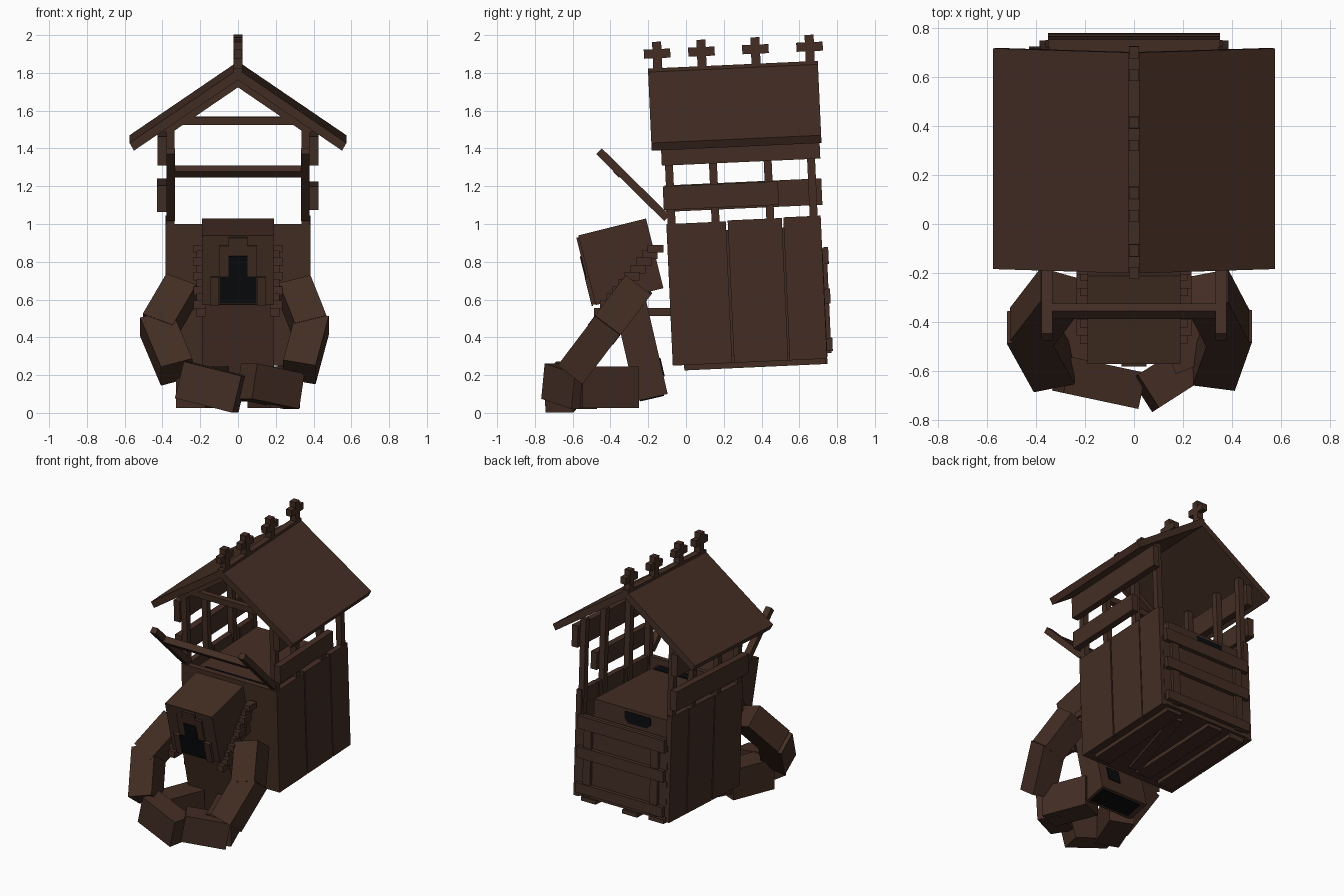
import bpy, bmesh, math
from mathutils import Matrix, Vector

if "Cube" in bpy.data.objects:
    bpy.data.objects.remove(bpy.data.objects["Cube"])


def material(name, rgb):
    m = bpy.data.materials.new(name)
    m.diffuse_color = (*rgb, 1)
    m.use_nodes = True
    m.node_tree.nodes["Principled BSDF"].inputs["Base Color"].default_value = m.diffuse_color
    return m


BROWN = material("dark_wood_brown", (0.056, 0.0265, 0.017))
BLACK = material("black", (0.003, 0.0035, 0.004))

# Local frames: leaning hut, tilted head, tilted torso
HUT = Matrix.Translation((0, -0.07, 0.25)) @ Matrix.Rotation(math.radians(2.6), 4, 'X')
HEAD = Matrix.Translation((0, -0.345, 0.80)) @ Matrix.Rotation(math.radians(14), 4, 'X')
TORSO = Matrix.Translation((0, -0.235, 0.32)) @ Matrix.Rotation(math.radians(13), 4, 'X')
WORLD = Matrix.Identity(4)


def finish(name, bm, frame, mat):
    bmesh.ops.recalc_face_normals(bm, faces=bm.faces)
    bm.transform(frame)
    me = bpy.data.meshes.new(name)
    bm.to_mesh(me)
    bm.free()
    me.materials.append(mat)
    ob = bpy.data.objects.new(name, me)
    bpy.context.collection.objects.link(ob)
    return ob


def box(name, x, y, z, frame=HUT, mat=BROWN):
    """Box from (min, max) ranges in a local frame."""
    bm = bmesh.new()
    bmesh.ops.create_cube(bm, size=1)
    for v in bm.verts:
        v.co = [r[0] + (c + 0.5) * (r[1] - r[0]) for c, r in zip(v.co, (x, y, z))]
    return finish(name, bm, frame, mat)


def side(s, a, b):
    return tuple(sorted((s * a, s * b)))


def prism(name, pts, y0, y1, frame=HUT, mat=BROWN):
    """Outline in x, z pulled along y."""
    bm = bmesh.new()
    f = bm.faces.new([bm.verts.new((x, y0, z)) for x, z in pts])
    ext = bmesh.ops.extrude_face_region(bm, geom=[f])
    for v in ext["geom"]:
        if isinstance(v, bmesh.types.BMVert):
            v.co.y = y1
    return finish(name, bm, frame, mat)


def beam(name, p1, p2, w, h, frame=WORLD, up=(0, 0, 1)):
    """Rectangular bar between two points; up sets its roll."""
    a, b = Vector(p1), Vector(p2)
    d = (b - a).normalized()
    sx = d.cross(Vector(up)).normalized()
    sz = sx.cross(d)
    rot = Matrix((sx, d, sz)).transposed().to_4x4()
    m = frame @ Matrix.Translation((a + b) / 2) @ rot
    ln = (b - a).length / 2
    return box(name, (-w / 2, w / 2), (-ln, ln), (-h / 2, h / 2), m)


# Hut walls, floor and inner chest
for s in (-1, 1):
    for u0, u1, top in ((0, 0.315, 0.75), (0.325, 0.612, 0.755), (0.62, 0.818, 0.758)):
        box("side_wall_panel", side(s, 0.345, 0.385), (u0, u1), (0, top))
box("front_wall", (-0.385, 0.385), (0, 0.04), (0, 0.75))
box("back_wall", (-0.36, 0.36), (0.785, 0.82), (0.01, 0.585))
box("hut_floor", (-0.35, 0.35), (0.03, 0.80), (0.0, 0.04))
box("inner_chest", (-0.32, 0.27), (0.04, 0.775), (0.04, 0.705))
box("chest_top_opening", (-0.27, 0.25), (0.055, 0.12), (0.703, 0.710), mat=BLACK)
prism("chest_back_opening", [(-0.19, 0.685), (-0.19, 0.635), (-0.16, 0.605), (-0.01, 0.605),
                             (0.02, 0.635), (0.02, 0.685)], 0.772, 0.779, mat=BLACK)

# Back wall lattice
for v0, v1 in ((0.50, 0.59), (0.29, 0.37), (0.04, 0.11)):
    box("back_rail", (-0.35, 0.35), (0.82, 0.85), (v0, v1))
for s in (-1, 1):
    box("back_stile", side(s, 0.24, 0.30), (0.82, 0.842), (0.03, 0.59))

# Planks under the floor
for x0, x1, u0, u1 in ((-0.33, -0.21, 0.06, 0.80), (-0.13, -0.01, 0.08, 0.82),
                       (0.21, 0.33, 0.06, 0.81)):
    box("floor_plank", (x0, x1), (u0, u1), (-0.028, 0.0))
beam("floor_brace", (0.02, 0.10, -0.010), (0.19, 0.74, -0.010), 0.08, 0.02, HUT)

# Posts, side rails and roof
SLOPE = 0.389 / 0.57
for s in (-1, 1):
    for u in (0.007, 0.24, 0.53, 0.76):
        box("roof_post", side(s, 0.335, 0.378), (u, u + 0.042), (0, 1.265))
    box("upper_side_rail", side(s, 0.378, 0.425), (-0.01, 0.83), (1.06, 1.215))
    prism("roof_slab", [(0, 1.574), (s * 0.574, 1.183), (s * 0.551, 1.142), (0, 1.517)],
          -0.06, 0.84)
    prism("gable_rafter", [(0, 1.517), (s * 0.40, 1.517 - 0.4 * SLOPE),
                           (s * 0.36, 1.475 - 0.36 * SLOPE), (0, 1.475)], 0, 0.05)
box("right_lower_rail", (0.378, 0.425), (-0.01, 0.60), (0.825, 0.95))
box("left_lower_rail", (-0.428, -0.378), (0.0, 0.83), (0.815, 0.955))
box("gable_tie", (-0.36, 0.36), (0.007, 0.047), (1.275, 1.318))
box("ridge_beam", (-0.023, 0.023), (-0.06, 0.84), (1.53, 1.577))

# Ridge crosses
for u in (-0.008, 0.227, 0.513, 0.80):
    box("ridge_cross_upright", (-0.023, 0.023), (u - 0.024, u + 0.024), (1.52, 1.717))
    box("ridge_cross_bar", (-0.021, 0.021), (u - 0.07, u + 0.07), (1.63, 1.678))

# Raised front frame
for s in (-1, 1):
    beam("front_frame_arm", (s * 0.355, -0.10, 1.03), (s * 0.355, -0.46, 1.385), 0.045, 0.042)
beam("front_frame_bar", (-0.335, -0.355, 1.277), (0.335, -0.355, 1.277), 0.045, 0.045,
     up=(0, 1, 1))

# Head with a stepped niche on the face
box("head", (-0.19, 0.19), (-0.185, 0.185), (-0.19, 0.19), HEAD)


def stepped(steps):
    """Symmetric stepped outline from (half width, bottom, top) rows."""
    right = [p for w, b, t in steps for p in ((w, b), (w, t))]
    return right + [(-x, z) for x, z in reversed(right)]


# Stepped face surround
prism("face_plate", stepped([(0.145, -0.185, -0.035), (0.10, -0.035, 0.135), (0.05, 0.135, 0.18)]),
      -0.198, -0.185, HEAD)
prism("face_opening", stepped([(0.098, -0.178, -0.03), (0.05, -0.03, 0.08)]),
      -0.204, -0.198, HEAD, BLACK)
for s in (-1, 1):
    box("face_border", side(s, 0.10, 0.145), (-0.206, -0.198), (-0.19, -0.035), HEAD)
    # Stepped side locks
    box("side_lock", side(s, 0.18, 0.235), (-0.205, -0.12), (0.85, 0.89), WORLD)
    for i in range(9):
        y, z = -0.19 - i * 0.032, 0.815 - i * 0.038
        w = 0.235 if i % 2 else 0.22
        box("side_lock", side(s, 0.17, w), (y - 0.04, y + 0.04), (z, z + 0.045), WORLD)

# Torso, connector to the hut and dark underside
box("torso", (-0.19, 0.19), (-0.085, 0.085), (-0.245, 0.29), TORSO)
box("torso_opening", (-0.15, 0.17), (-0.065, 0.065), (-0.251, -0.245), TORSO, BLACK)
box("torso_back_opening", (0.02, 0.12), (0.085, 0.091), (-0.15, -0.05), TORSO, BLACK)
box("hut_connector", (-0.12, 0.12), (-0.26, -0.07), (0.512, 0.555), WORLD)

# Arms lie in one slanted plane, left elbow further out; thighs
ARM_UP = (0, -0.79, 0.6)
for s, elbow in ((-1, 0.425), (1, 0.385)):
    beam("upper_arm", (s * 0.30, -0.268, 0.657), (s * elbow, -0.43, 0.444), 0.175, 0.17, up=ARM_UP)
    beam("lower_arm", (s * (elbow + 0.01), -0.405, 0.477), (s * 0.325, -0.603, 0.216),
         0.175, 0.165, up=ARM_UP)
    beam("thigh", (s * 0.13, -0.28, 0.135), (s * 0.25, -0.58, 0.135), 0.17, 0.22)

# Crossed shins
beam("left_shin", (-0.295, -0.61, 0.175), (0.01, -0.675, 0.098), 0.15, 0.20)
beam("right_shin", (0.295, -0.53, 0.115), (0.045, -0.69, 0.168), 0.16, 0.19)
